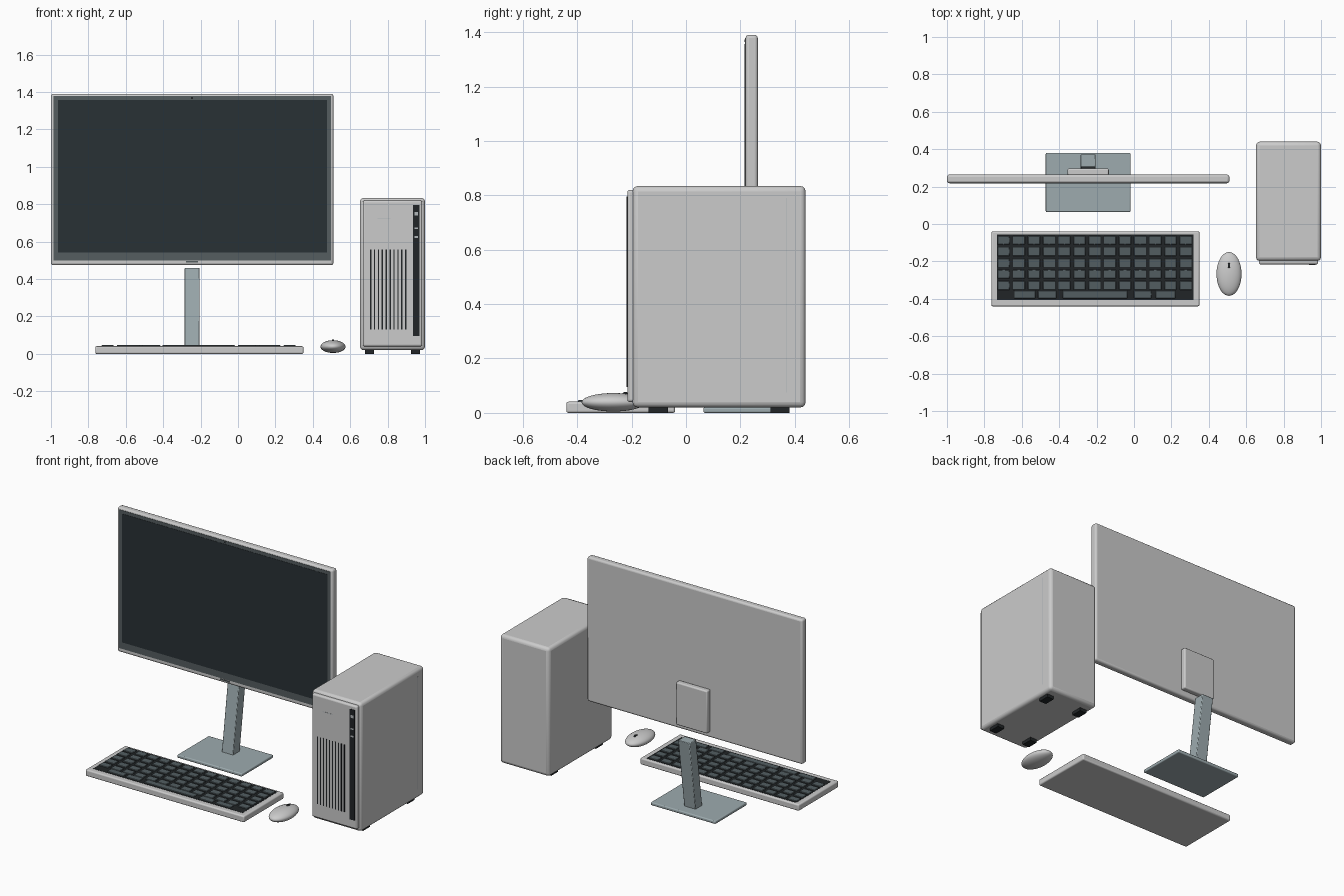
import bpy, bmesh, math
from mathutils import Matrix, Vector

if "Cube" in bpy.data.objects:
    bpy.data.objects.remove(bpy.data.objects["Cube"])


def material(name, rgb):
    m = bpy.data.materials.new(name)
    m.diffuse_color = (*rgb, 1)
    m.use_nodes = True
    m.node_tree.nodes["Principled BSDF"].inputs["Base Color"].default_value = m.diffuse_color
    return m


SCREEN = material("screen_dark", (0.022, 0.031, 0.036))
BEZEL = material("bezel_grey", (0.09, 0.11, 0.115))
STAND = material("stand_blue_grey", (0.34, 0.41, 0.43))
KEY = material("key_grey", (0.085, 0.11, 0.12))
DARK = material("black_plastic", (0.015, 0.018, 0.02))
SILVER = material("silver", (0.45, 0.48, 0.5))


def finish(bm, name, mat=None, bevel=0, segments=3):
    mesh = bpy.data.meshes.new(name)
    bm.to_mesh(mesh)
    bm.free()
    ob = bpy.data.objects.new(name, mesh)
    bpy.context.collection.objects.link(ob)
    if mat:
        mesh.materials.append(mat)
    if bevel:
        mod = ob.modifiers.new("bevel", "BEVEL")
        mod.width, mod.segments = bevel, segments
        bpy.context.view_layer.objects.active = ob
        ob.select_set(True)
        bpy.ops.object.shade_smooth_by_angle(angle=math.radians(35))
        ob.select_set(False)
    return ob


def boxes(name, spans, mat=None, bevel=0, segments=3):
    """One object made of boxes, each given as x0, x1, y0, y1, z0, z1."""
    bm = bmesh.new()
    for x0, x1, y0, y1, z0, z1 in spans:
        centre = Vector((x0 + x1, y0 + y1, z0 + z1)) / 2
        size = Matrix.Diagonal((x1 - x0, y1 - y0, z1 - z0, 1))
        bmesh.ops.create_cube(bm, size=1, matrix=Matrix.Translation(centre) @ size)
    return finish(bm, name, mat, bevel, segments)


def box(name, *span, **kw):
    return boxes(name, [span], **kw)


# Monitor
MX = -0.245
box("monitor_housing", -1, 0.51, 0.219, 0.264, 0.474, 1.39, bevel=0.012)
box("monitor_bezel", -0.986, 0.496, 0.217, 0.23, 0.5, 1.378, mat=BEZEL)
box("monitor_screen", -0.963, 0.475, 0.2155, 0.23, 0.542, 1.357, mat=SCREEN)
box("monitor_chin_bar", MX - 0.032, MX + 0.032, 0.2165, 0.225, 0.488, 0.496, mat=BEZEL)
box("webcam", MX - 0.005, MX + 0.005, 0.2155, 0.225, 1.363, 1.373, mat=DARK)
box("mount_plate", MX - 0.11, MX + 0.11, 0.26, 0.297, 0.51, 0.78, bevel=0.008)

# Stand, with the neck leaning back
box("stand_base", MX - 0.227, MX + 0.227, 0.064, 0.38, 0, 0.02, mat=STAND, bevel=0.006)
neck = box("stand_neck", MX - 0.04, MX + 0.04, 0.243, 0.311, 0.015, 0.46,
           mat=STAND, bevel=0.004, segments=2)
for v in neck.data.vertices:
    if v.co.z > 0.2:
        v.co.y += 0.062

# Keyboard
box("keyboard_body", -0.763, 0.35, -0.44, -0.04, 0, 0.041, bevel=0.008)
box("key_tray", -0.732, 0.317, -0.406, -0.055, 0.03, 0.042, mat=DARK)
PITCH = 0.0811
keys = []
for row in range(5):
    y = -0.064 - row * 0.0605
    for col in range(13):
        x = -0.729 + col * PITCH
        keys.append((x, x + 0.064, y - 0.046, y, 0.04, 0.047))
for x0, x1 in ((-0.64, -0.527), (-0.512, -0.415), (-0.382, -0.035),
               (0.0, 0.094), (0.115, 0.222)):
    keys.append((x0, x1, -0.397, -0.356, 0.04, 0.047))
boxes("keys", keys, mat=KEY, bevel=0.002, segments=1)

# Mouse
bm = bmesh.new()
bmesh.ops.create_uvsphere(bm, u_segments=40, v_segments=20, radius=1, matrix=(
    Matrix.Translation((0.508, -0.267, 0.039)) @ Matrix.Diagonal((0.067, 0.117, 0.034, 1))))
for f in bm.faces:
    f.smooth = True
finish(bm, "mouse_body")
bm = bmesh.new()
bmesh.ops.create_cone(bm, cap_ends=True, segments=24, radius1=0.016, radius2=0.016,
                      depth=0.01, matrix=Matrix.Translation((0.508, -0.222, 0.061))
                      @ Matrix.Rotation(math.pi / 2, 4, "Y"))
finish(bm, "mouse_wheel", DARK)

# Computer tower
box("tower_case", 0.652, 1, -0.197, 0.44, 0.02, 0.834, bevel=0.02)
box("tower_front_panel", 0.667, 0.985, -0.216, -0.18, 0.04, 0.82, bevel=0.01)
boxes("tower_feet", [(x, x + 0.047, y, y + 0.07, 0, 0.03)
                     for x in (0.679, 0.926) for y in (-0.137, 0.31)], mat=DARK)
boxes("front_vents", [(x, x + 0.007, -0.2172, -0.21, 0.13, 0.558)
                      for x in (0.706 + i * 0.0208 for i in range(10))], mat=DARK)
box("front_port_strip", 0.936, 0.971, -0.2185, -0.21, 0.095, 0.795, mat=DARK)
boxes("ports", [(0.944, 0.963, -0.2195, -0.215, z - h, z + h)
                for z, h in ((0.75, 0.009), (0.672, 0.005), (0.625, 0.005))], mat=SILVER)
box("front_trim_line", 0.745, 0.815, -0.2168, -0.21, 0.723, 0.727, mat=SILVER)
box("side_panel_seam", 0.99, 1.0006, 0.369, 0.372, 0.075, 0.79, mat=SILVER)
